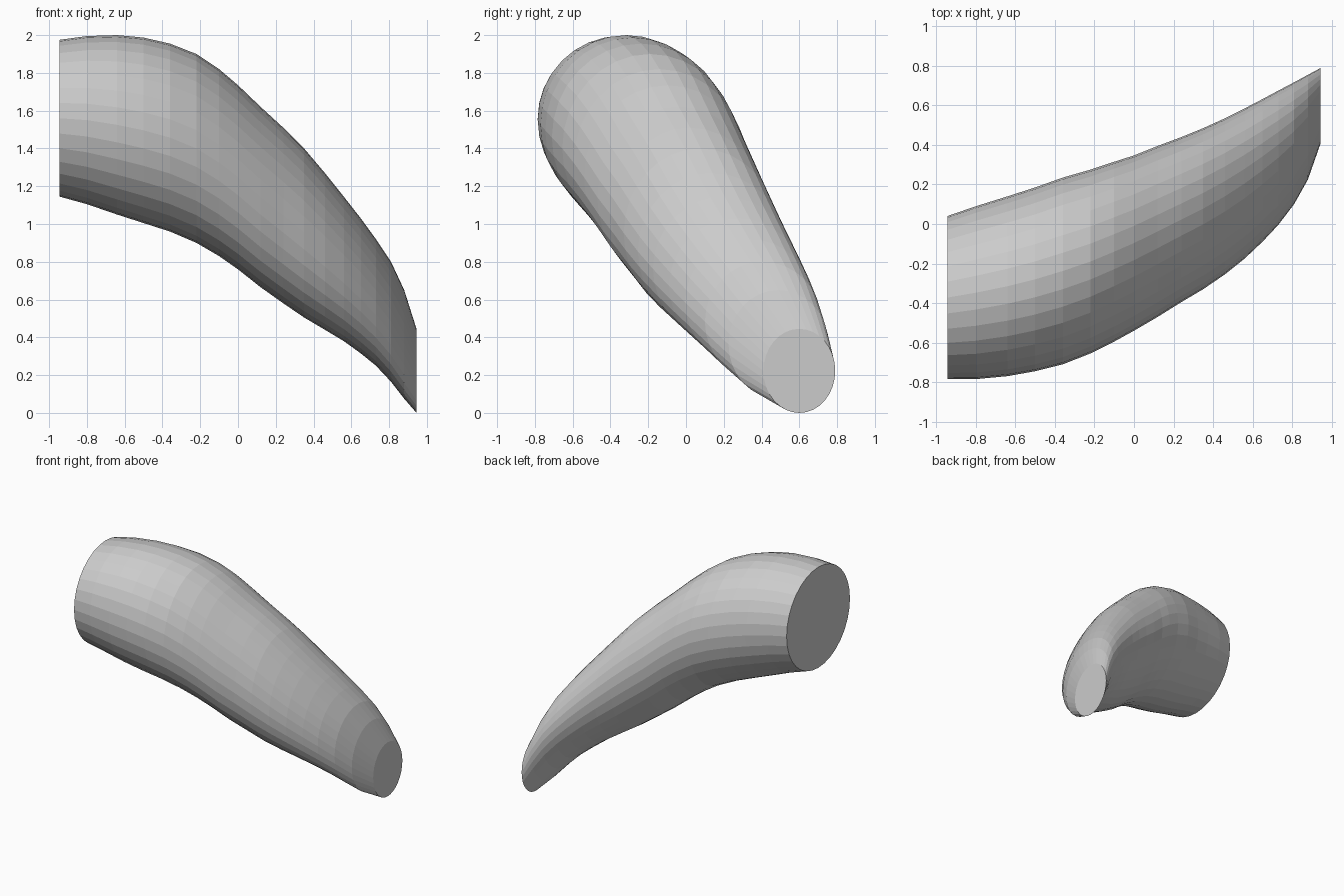
import bpy, bmesh
from math import sin, cos, pi

if "Cube" in bpy.data.objects:
    bpy.data.objects.remove(bpy.data.objects["Cube"])

SIDES = 32

# One material
grey = bpy.data.materials.new("plain grey")
grey.use_nodes = True
grey.diffuse_color = (0.6, 0.6, 0.6, 1)
grey.node_tree.nodes["Principled BSDF"].inputs["Base Color"].default_value = grey.diffuse_color

# Upright oval sections along the horn: x, top, bottom, back, front
sections = [
    (-0.945, 1.975, 1.145, 0.04, -0.785),
    (-0.8, 1.995, 1.105, 0.09, -0.785),
    (-0.64, 2.0, 1.05, 0.14, -0.77),
    (-0.5, 1.987, 1.005, 0.185, -0.745),
    (-0.36, 1.955, 0.96, 0.235, -0.71),
    (-0.22, 1.9, 0.9, 0.275, -0.655),
    (-0.1, 1.82, 0.83, 0.315, -0.595),
    (0.0, 1.735, 0.76, 0.347, -0.54),
    (0.12, 1.62, 0.665, 0.395, -0.47),
    (0.24, 1.51, 0.58, 0.44, -0.395),
    (0.35, 1.4, 0.505, 0.485, -0.33),
    (0.46, 1.27, 0.44, 0.535, -0.255),
    (0.56, 1.145, 0.38, 0.585, -0.175),
    (0.65, 1.03, 0.315, 0.632, -0.09),
    (0.73, 0.92, 0.25, 0.675, -0.005),
    (0.81, 0.8, 0.165, 0.717, 0.1),
    (0.88, 0.65, 0.075, 0.755, 0.225),
    (0.945, 0.445, 0.0, 0.79, 0.41),
]


def oval(bm, x, top, bottom, back, front):
    cy, cz = (back + front) / 2, (top + bottom) / 2
    ry, rz = (back - front) / 2, (top - bottom) / 2
    angles = [2 * pi * i / SIDES for i in range(SIDES)]
    return [bm.verts.new((x, cy + ry * cos(a), cz + rz * sin(a))) for a in angles]


# Loft the curved, tapering body and close both cut ends
bm = bmesh.new()
rings = [oval(bm, *s) for s in sections]
for a, b in zip(rings, rings[1:]):
    for i in range(SIDES):
        j = (i + 1) % SIDES
        bm.faces.new((a[i], a[j], b[j], b[i]))
bm.faces.new(rings[0])
bm.faces.new(rings[-1])
bmesh.ops.recalc_face_normals(bm, faces=bm.faces)

mesh = bpy.data.meshes.new("curved_horn")
bm.to_mesh(mesh)
bm.free()
mesh.materials.append(grey)
horn = bpy.data.objects.new("curved_horn", mesh)
bpy.context.collection.objects.link(horn)
